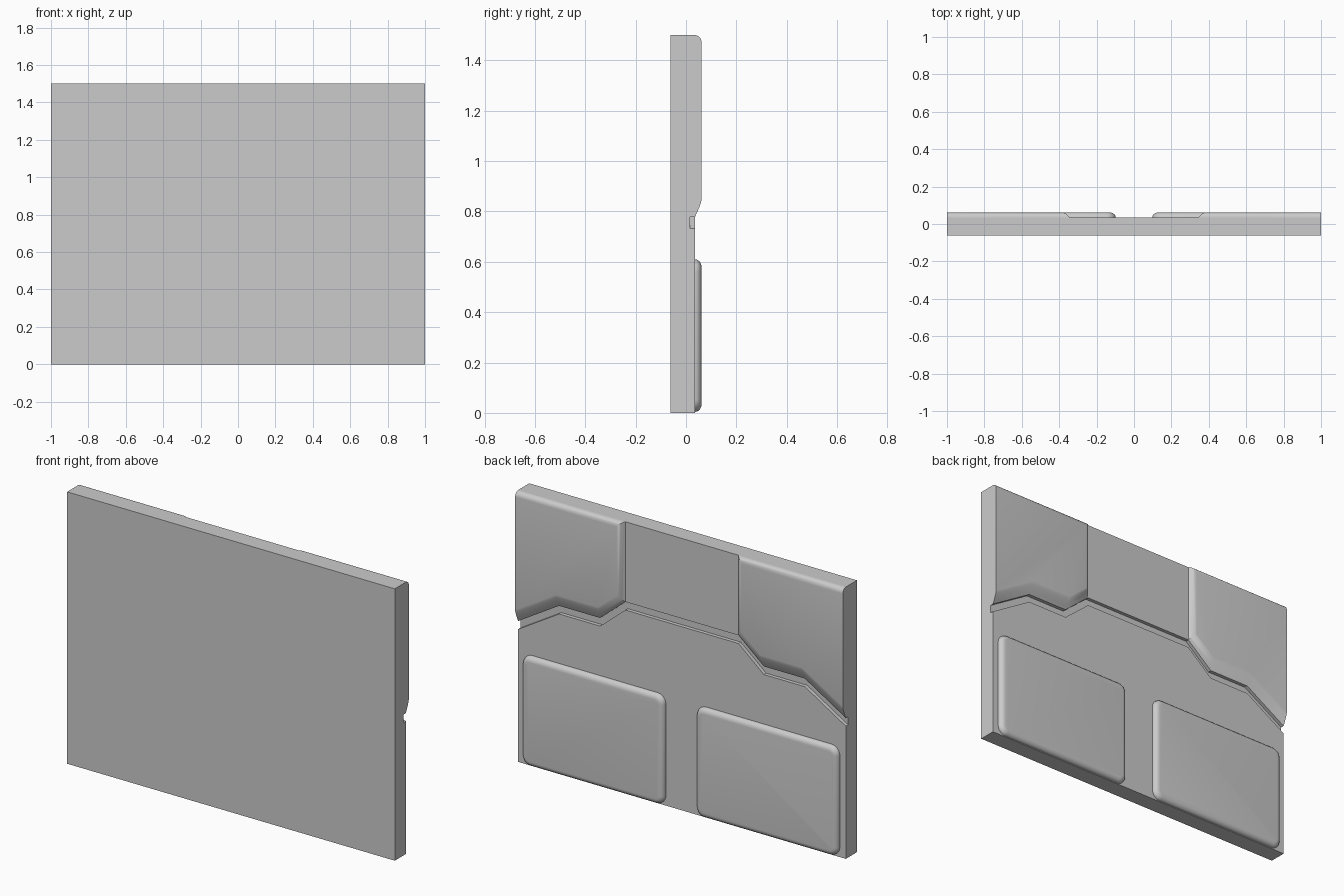
import bpy, bmesh, math
from mathutils import Vector

if "Cube" in bpy.data.objects:
    bpy.data.objects.remove(bpy.data.objects["Cube"])

BACK, BASE, RAISED, GROOVE = -0.0615, 0.035, 0.0615, 0.015
GAP = 0.045                                   # groove height
PATH = [(0.345, 1.013), (0.5, 0.883), (0.75, 0.883), (1.0, 0.732)]  # groove lower edge, half


def finish(name, bm, smooth=True):
    me = bpy.data.meshes.new(name)
    bm.to_mesh(me)
    bm.free()
    ob = bpy.data.objects.new(name, me)
    bpy.context.collection.objects.link(ob)
    if smooth:
        bpy.ops.object.select_all(action='DESELECT')
        ob.select_set(True)
        bpy.context.view_layer.objects.active = ob
        bpy.ops.object.shade_smooth_by_angle(angle=math.radians(32))
    return ob


def skin(name, rings, open_start=False, smooth=True):
    """Join equal-length closed rings and cap both ends."""
    bm = bmesh.new()
    loops = [[bm.verts.new(p) for p in ring] for ring in rings]
    n = len(loops[0])
    for a, b in zip(loops, loops[1:]):
        for i in range(n):
            j = (i + 1) % n
            bm.faces.new((a[i], a[j], b[j], b[i]))
    start = bm.faces.new(loops[0][::-1])
    bm.faces.new(loops[-1])
    bmesh.ops.recalc_face_normals(bm, faces=bm.faces)
    if open_start:                            # hidden face against the slab
        bmesh.ops.delete(bm, geom=[start], context='FACES_ONLY')
    return finish(name, bm, smooth)


def inset(points, widths):
    """Move each edge of a counter-clockwise outline inwards by its own width."""
    n, out = len(points), []
    P = [Vector(p) for p in points]

    def line(i):
        d = (P[(i + 1) % n] - P[i]).normalized()
        return P[i] + Vector((-d.y, d.x)) * widths[i], d
    for i in range(n):
        (p, d), (q, e) = line(i - 1), line(i)
        t = (q - p).cross(e) / d.cross(e)
        out.append(p + d * t)
    return out


def rounded_rect(x0, x1, z0, z1, r, steps=6):
    pts = []
    for cx, cz, a0 in ((x1 - r, z1 - r, 0), (x0 + r, z1 - r, 90),
                       (x0 + r, z0 + r, 180), (x1 - r, z0 + r, 270)):
        for k in range(steps + 1):
            a = math.radians(a0 + 90 * k / steps)
            pts.append((cx + r * math.cos(a), cz + r * math.sin(a)))
    return pts


# Slab with the stepped groove running across it
stations = [(-x, z) for x, z in reversed(PATH)] + PATH
skin("panel_slab", [[(x, y, z) for y, z in (
    (BACK, 0), (BASE, 0), (BASE, g), (GROOVE, g), (GROOVE, g + GAP),
    (BASE, g + GAP), (BASE, 1.5), (BACK, 1.5))] for x, g in stations], smooth=False)

HEIGHTS = [math.sin(math.radians(90 * k / 6)) for k in range(7)]
for side, s in (("right", 1), ("left", -1)):
    # Upper raised plate: sloped lower edge, rounded top and inner edges
    outline = [(x, z + GAP) for x, z in PATH] + [(1.0, 1.5), (0.345, 1.5)]
    rings = []
    for h in HEIGHTS:
        rnd = 1 - math.sqrt(max(0, 1 - h * h))
        slope = 0.75 * h + 0.25 * rnd
        w = [0.05 * slope, 0.07 * slope, 0.06 * slope, 0, 0.028 * rnd, 0.035 * (h + rnd) / 2]
        rings.append([(s * p.x, BASE + (RAISED - BASE) * h, p.y) for p in inset(outline, w)])
    skin("upper_plate_" + side, rings, True)

    # Lower pad with rounded corners and rim
    rings = []
    for h in HEIGHTS:
        d = 0.03 * (1 - math.sqrt(max(0, 1 - h * h)))
        rings.append([(s * x, BASE + (RAISED - BASE) * h, z) for x, z in
                      rounded_rect(0.098 + d, 0.964 - d, 0.004 + d, 0.61 - d, 0.05 - d)])
    skin("lower_pad_" + side, rings, True)
